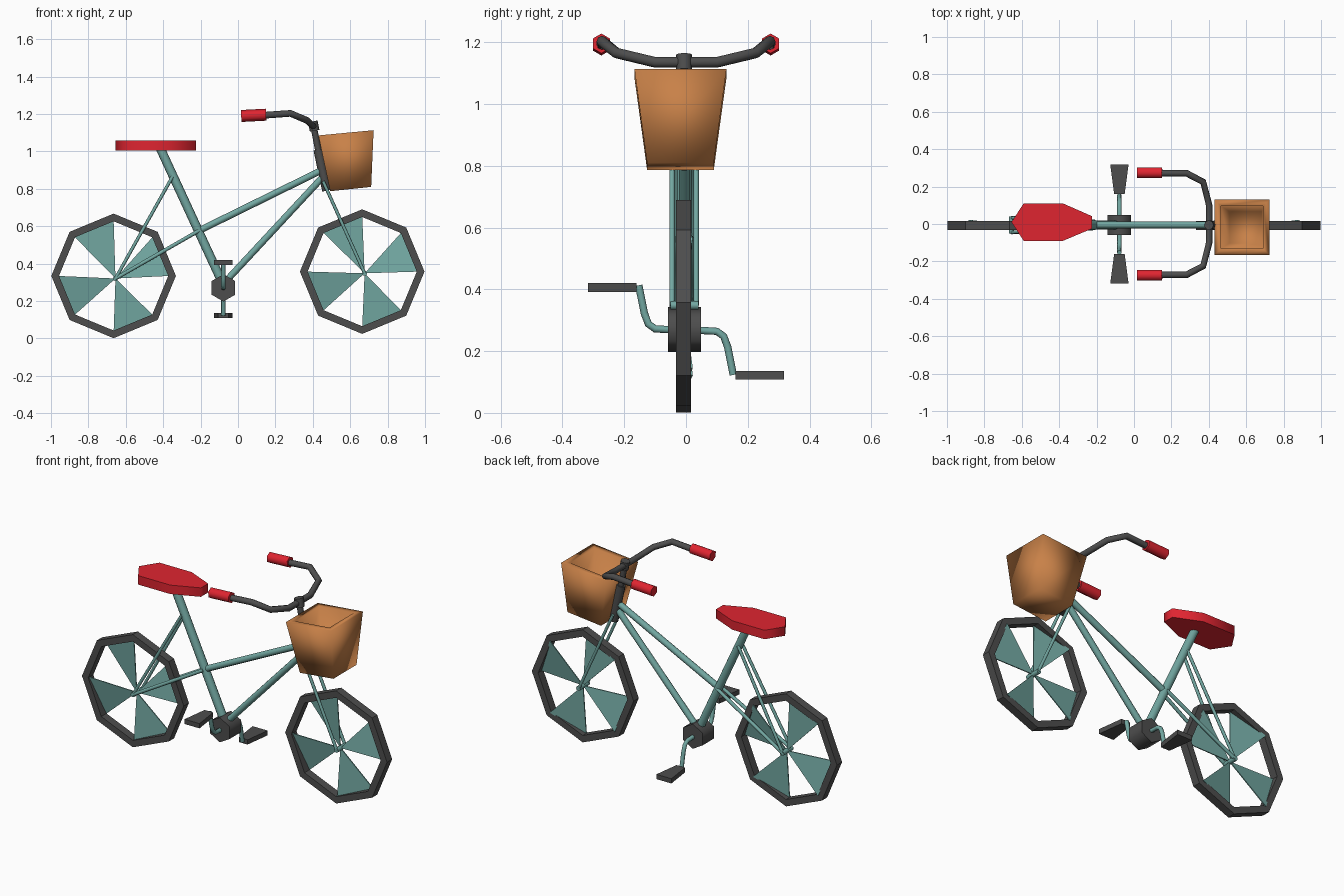
import bpy, bmesh
from math import sin, cos, pi, radians
from mathutils import Vector, Matrix

if "Cube" in bpy.data.objects:
    bpy.data.objects.remove(bpy.data.objects["Cube"])


def material(name, rgb):
    m = bpy.data.materials.new(name)
    m.use_nodes = True
    color = (*rgb, 1)
    m.diffuse_color = color
    m.node_tree.nodes["Principled BSDF"].inputs["Base Color"].default_value = color
    return m


TEAL = material("teal_paint", (0.17, 0.39, 0.36))
DARK = material("dark_rubber", (0.075, 0.075, 0.075))
RED = material("red_vinyl", (0.74, 0.018, 0.03))
TAN = material("tan_wicker", (0.58, 0.22, 0.065))


def finish(obj, mat, angle=50):
    obj.data.materials.clear()
    obj.data.materials.append(mat)
    bpy.ops.object.select_all(action="DESELECT")
    obj.select_set(True)
    bpy.context.view_layer.objects.active = obj
    bpy.ops.object.shade_smooth_by_angle(angle=radians(angle))
    return obj


def from_bmesh(name, bm, mat, angle=50):
    bmesh.ops.recalc_face_normals(bm, faces=bm.faces)
    mesh = bpy.data.meshes.new(name)
    bm.to_mesh(mesh)
    bm.free()
    obj = bpy.data.objects.new(name, mesh)
    bpy.context.collection.objects.link(obj)
    return finish(obj, mat, angle)


def tube(name, points, radius, mat):
    """Round bar swept along a path."""
    curve = bpy.data.curves.new(name, "CURVE")
    curve.dimensions = "3D"
    curve.bevel_depth = radius
    curve.bevel_resolution = 2
    curve.use_fill_caps = True
    spline = curve.splines.new("POLY")
    spline.points.add(len(points) - 1)
    for p, co in zip(spline.points, points):
        p.co = (*co, 1)
    obj = bpy.data.objects.new(name, curve)
    bpy.context.collection.objects.link(obj)
    bpy.ops.object.select_all(action="DESELECT")
    obj.select_set(True)
    bpy.context.view_layer.objects.active = obj
    bpy.ops.object.convert(target="MESH")
    return finish(bpy.context.object, mat)


def loft(name, lower, upper, mat, angle=50):
    """Closed solid between two matching outlines."""
    bm = bmesh.new()
    a = [bm.verts.new(p) for p in lower]
    b = [bm.verts.new(p) for p in upper]
    n = len(a)
    bm.faces.new(a)
    bm.faces.new(b)
    for i in range(n):
        j = (i + 1) % n
        bm.faces.new((a[i], a[j], b[j], b[i]))
    return from_bmesh(name, bm, mat, angle)


def prism(name, start, end, radius, sides, mat, spin=0.0):
    """Faceted cylinder between two points."""
    start, end = Vector(start), Vector(end)
    axis = end - start
    bm = bmesh.new()
    turn = axis.to_track_quat("Z", "Y").to_matrix().to_4x4()
    place = Matrix.Translation((start + end) / 2) @ turn @ Matrix.Rotation(spin, 4, "Z")
    bmesh.ops.create_cone(bm, cap_ends=True, segments=sides, radius1=radius,
                          radius2=radius, depth=axis.length, matrix=place)
    return from_bmesh(name, bm, mat, 62)


# Wheels: octagonal tyre with four pinwheel spoke blades
WHEEL_Y = -0.008


def wheel(prefix, center, hub):
    cx, cz = center
    bm = bmesh.new()
    rings = []
    for i in range(8):
        a = i * pi / 4
        rings.append([bm.verts.new((cx + r * cos(a), WHEEL_Y + y, cz + r * sin(a)))
                      for r, y in ((0.333, -0.024), (0.333, 0.024),
                                   (0.292, 0.024), (0.292, -0.024))])
    for i in range(8):
        p, q = rings[i], rings[(i + 1) % 8]
        for k in range(4):
            m = (k + 1) % 4
            bm.faces.new((p[k], p[m], q[m], q[k]))
    from_bmesh(prefix + "_tyre", bm, DARK, 30)

    for i in range(4):
        a, b = i * pi / 2, i * pi / 2 + pi / 4
        r = 0.3
        flat = [(hub[0], 0.0, hub[1]),
                (cx + r * cos(a), -0.012, cz + r * sin(a)),
                (cx + r * cos(b), 0.027, cz + r * sin(b))]
        sides = [[(x, WHEEL_Y + y + t, z) for x, y, z in flat] for t in (-0.003, 0.003)]
        loft(f"{prefix}_spoke_blade_{i + 1}", sides[0], sides[1], TEAL, 30)
    x, z = hub
    prism(prefix + "_axle", (x, -0.05, z), (x, 0.04, z), 0.014, 8, TEAL)


REAR_HUB = (-0.655, 0.32)
FRONT_HUB = (0.677, 0.348)
wheel("rear_wheel", (-0.665, 0.334), REAR_HUB)
wheel("front_wheel", (0.664, 0.357), FRONT_HUB)

# Frame tubes
tube("seat_tube", [(-0.08, -0.005, 0.29), (-0.415, -0.005, 1.015)], 0.024, TEAL)
tube("down_tube", [(-0.07, -0.005, 0.3), (0.46, -0.005, 0.87)], 0.018, TEAL)
tube("top_tube", [(-0.21, -0.005, 0.575), (0.45, -0.005, 0.9)], 0.018, TEAL)
for side, s in (("left", 1), ("right", -1)):
    y = -0.006 + s * 0.039
    tube(f"{side}_seat_stay", [(REAR_HUB[0], y, REAR_HUB[1]),
                               (-0.35, -0.005 + s * 0.018, 0.865)], 0.009, TEAL)
    tube(f"{side}_chain_stay", [(REAR_HUB[0], y, REAR_HUB[1]),
                                (-0.21, -0.005 + s * 0.018, 0.575)], 0.01, TEAL)
    tube(f"{side}_fork_leg", [(0.455, y, 0.84),
                              (FRONT_HUB[0], y, FRONT_HUB[1])], 0.009, TEAL)

# Steering column and handlebar
tube("head_tube", [(0.475, -0.006, 0.79), (0.428, -0.006, 1.01)], 0.025, DARK)
tube("stem", [(0.43, -0.006, 1.0), (0.405, -0.006, 1.13)], 0.017, DARK)
prism("stem_clamp", (0.41, -0.006, 1.11), (0.4, -0.006, 1.16), 0.026, 8, DARK)
half = [(0.10, 0.272, 1.19), (0.28, 0.272, 1.203), (0.37, 0.225, 1.165),
        (0.402, 0.1, 1.135)]
tube("handlebar", half + [(x, -y, z) for x, y, z in reversed(half)], 0.018, DARK)
for side, s in (("left", 1), ("right", -1)):
    prism(f"{side}_grip", (0.017, s * 0.274, 1.189), (0.15, s * 0.274, 1.196),
          0.032, 6, RED)

# Saddle
outline = [(-0.655, 0.01), (-0.59, 0.11), (-0.38, 0.11), (-0.225, 0.042),
           (-0.225, -0.025), (-0.38, -0.09), (-0.59, -0.09)]
loft("saddle", [(x, y, 1.005) for x, y in outline],
     [(x, y, 1.058) for x, y in outline], RED, 70)

# Open basket with tapered walls
MID = -0.018


def rectangle(x0, z0, x1, z1, width):
    return [(x0, MID - width, z0), (x1, MID - width, z1),
            (x1, MID + width, z1), (x0, MID + width, z0)]


bm = bmesh.new()
levels = [[bm.verts.new(p) for p in rectangle(*row)] for row in (
    (0.493, 0.787, 0.712, 0.81, 0.108), (0.43, 1.085, 0.725, 1.113, 0.149),
    (0.465, 1.087, 0.69, 1.109, 0.114), (0.51, 0.83, 0.685, 0.845, 0.085))]
for low, high in zip(levels, levels[1:]):
    for i in range(4):
        j = (i + 1) % 4
        bm.faces.new((low[i], low[j], high[j], high[i]))
bm.faces.new(levels[0])
bm.faces.new(levels[-1])
from_bmesh("basket", bm, TAN, 100)

# Crank hub, arms and pedals
CX = -0.078
prism("crank_hub", (CX, -0.058, 0.27), (CX, 0.048, 0.27), 0.073, 6, DARK)
arm = [(0.03, 0.0), (0.10, 0.004), (0.122, 0.02), (0.135, 0.055), (0.153, 0.145)]
for side, s in (("left", 1), ("right", -1)):
    tube(f"{side}_crank_arm", [(CX, s * y, 0.268 - s * d) for y, d in arm], 0.012, TEAL)
    z = 0.264 - s * 0.142
    plan = [(-0.028, 0.16), (0.028, 0.16), (0.049, 0.318), (-0.049, 0.318)]
    loft(f"{side}_pedal", [(CX + x, s * y, z - 0.014) for x, y in plan],
         [(CX + x, s * y, z + 0.014) for x, y in plan], DARK, 30)
